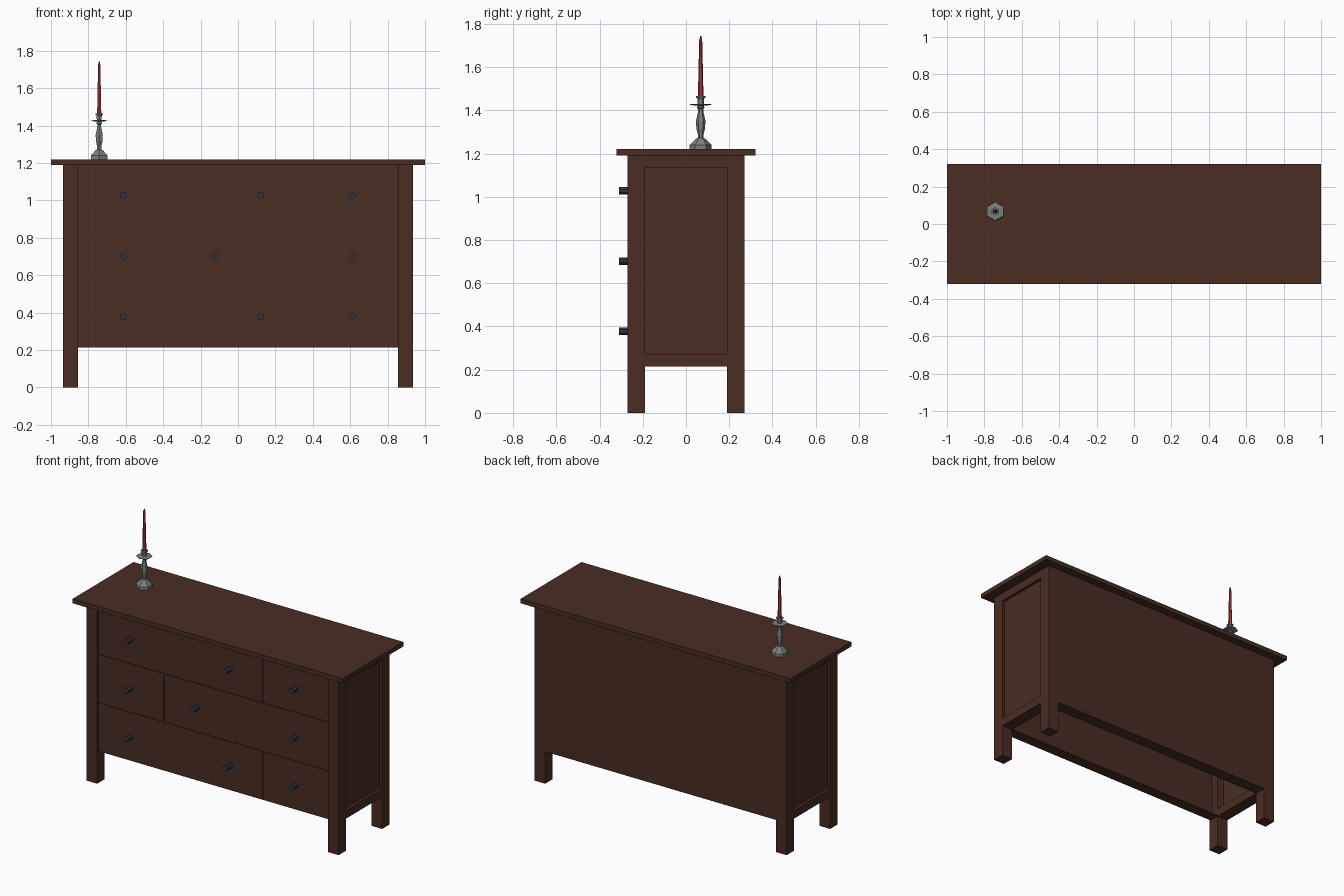
import bpy, bmesh, math
from mathutils import Matrix, Vector

if "Cube" in bpy.data.objects:
    bpy.data.objects.remove(bpy.data.objects["Cube"])


def material(name, rgb):
    m = bpy.data.materials.new(name)
    m.diffuse_color = (*rgb, 1)
    m.use_nodes = True
    m.node_tree.nodes["Principled BSDF"].inputs["Base Color"].default_value = m.diffuse_color
    return m


WOOD = material("dark brown wood", (0.066, 0.026, 0.017))
IRON = material("slate knob", (0.030, 0.036, 0.055))
PEWTER = material("grey pewter", (0.20, 0.215, 0.21))
WAX = material("red wax", (0.36, 0.045, 0.05))


def finish(bm, name, mat):
    me = bpy.data.meshes.new(name)
    bmesh.ops.recalc_face_normals(bm, faces=bm.faces)
    bm.to_mesh(me)
    bm.free()
    me.materials.append(mat)
    ob = bpy.data.objects.new(name, me)
    bpy.context.collection.objects.link(ob)
    return ob


def box(name, x, y, z, mat=WOOD):
    """Box from three (min, max) ranges."""
    bm = bmesh.new()
    size = Matrix.Diagonal((x[1] - x[0], y[1] - y[0], z[1] - z[0], 1))
    centre = Vector((sum(x) / 2, sum(y) / 2, sum(z) / 2))
    bmesh.ops.create_cube(bm, size=1, matrix=Matrix.Translation(centre) @ size)
    return finish(bm, name, mat)


def lathe(name, profile, loc, sides, mat):
    """Flat-faced turned part from (radius, height) points."""
    bm = bmesh.new()
    rings = []
    for r, z in profile:
        rings.append([bm.verts.new((loc[0] + r * math.cos(a), loc[1] + r * math.sin(a), z))
                      for a in (math.pi / 2 + math.tau * i / sides for i in range(sides))])
    for lo, hi in zip(rings, rings[1:]):
        for i in range(sides):
            j = (i + 1) % sides
            bm.faces.new((lo[i], lo[j], hi[j], hi[i]))
    bm.faces.new(rings[0][::-1])
    bm.faces.new(rings[-1])
    return finish(bm, name, mat)


W, D, LEG = 0.935, 0.27, 0.08       # body half width, half depth, leg thickness
BOT, TOP = 0.215, 1.19
IW, ID = W - LEG, D - LEG

# Table top
box("top_board", (-1, 1), (-0.322, 0.322), (TOP, 1.22))

# Legs, side rails and recessed side panels
for s, side in ((-1, "left"), (1, "right")):
    xs = sorted((s * IW, s * W))
    for t, end in ((-1, "front"), (1, "back")):
        box(f"{end}_{side}_leg", xs, sorted((t * ID, t * D)), (0, TOP))
    box(f"{side}_bottom_rail", xs, (-ID, ID), (BOT, 0.27))
    box(f"{side}_top_rail", xs, (-ID, ID), (1.135, TOP))
    box(f"{side}_panel", sorted((s * (W - 0.03), s * (W - 0.02))), (-ID, ID), (0.27, 1.135))

# Back panel, drawer backing and thin bottom ledges; the underside stays open
box("back_panel", (-IW, IW), (D - 0.01, D), (BOT, TOP))
box("drawer_backing", (-IW, IW), (-0.254, -0.246), (BOT, TOP))
box("back_ledge", (-IW, IW), (ID, D), (BOT, BOT + 0.008))
box("front_ledge", (-IW, IW), (-0.26, -ID), (BOT, BOT + 0.008))

# Drawers and knobs: three rows, split alternately right and left
G, FRONT = 0.002, -0.26
H = (TOP - BOT) / 3
for row in range(3):
    z0 = BOT + row * H
    s = -1 if row == 1 else 1
    split = 0.365 * s
    for k, xr in enumerate(((-IW, split), (split, IW))):
        box(f"drawer_row{row + 1}_{k + 1}", (xr[0] + G, xr[1] - G), (FRONT, -0.252),
            (z0 + (G if row else 0), z0 + H - G))
    for k, x in enumerate((-0.613, 0.122 * s, 0.61)):
        bm = bmesh.new()
        place = Matrix.Translation((x, -0.28, z0 + H / 2)) @ Matrix.Rotation(math.pi / 2, 4, 'X')
        bmesh.ops.create_cone(bm, cap_ends=True, segments=8, radius1=0.019, radius2=0.019,
                              depth=0.06, matrix=place @ Matrix.Rotation(math.pi / 8, 4, 'Z'))
        finish(bm, f"knob_row{row + 1}_{k + 1}", IRON)

# Candlestick and candle
SPOT = (-0.742, 0.068)
lathe("candlestick", [(0.051, 1.22), (0.051, 1.24), (0.023, 1.268), (0.013, 1.272),
                      (0.013, 1.288), (0.020, 1.315), (0.022, 1.35), (0.012, 1.395),
                      (0.012, 1.405), (0.018, 1.412), (0.014, 1.421),
                      (0.050, 1.425), (0.050, 1.428), (0.015, 1.430),
                      (0.016, 1.455), (0.022, 1.458), (0.022, 1.466)], SPOT, 6, PEWTER)
lathe("candle", [(0.013, 1.46), (0.007, 1.725), (0.002, 1.745)], SPOT, 6, WAX)
